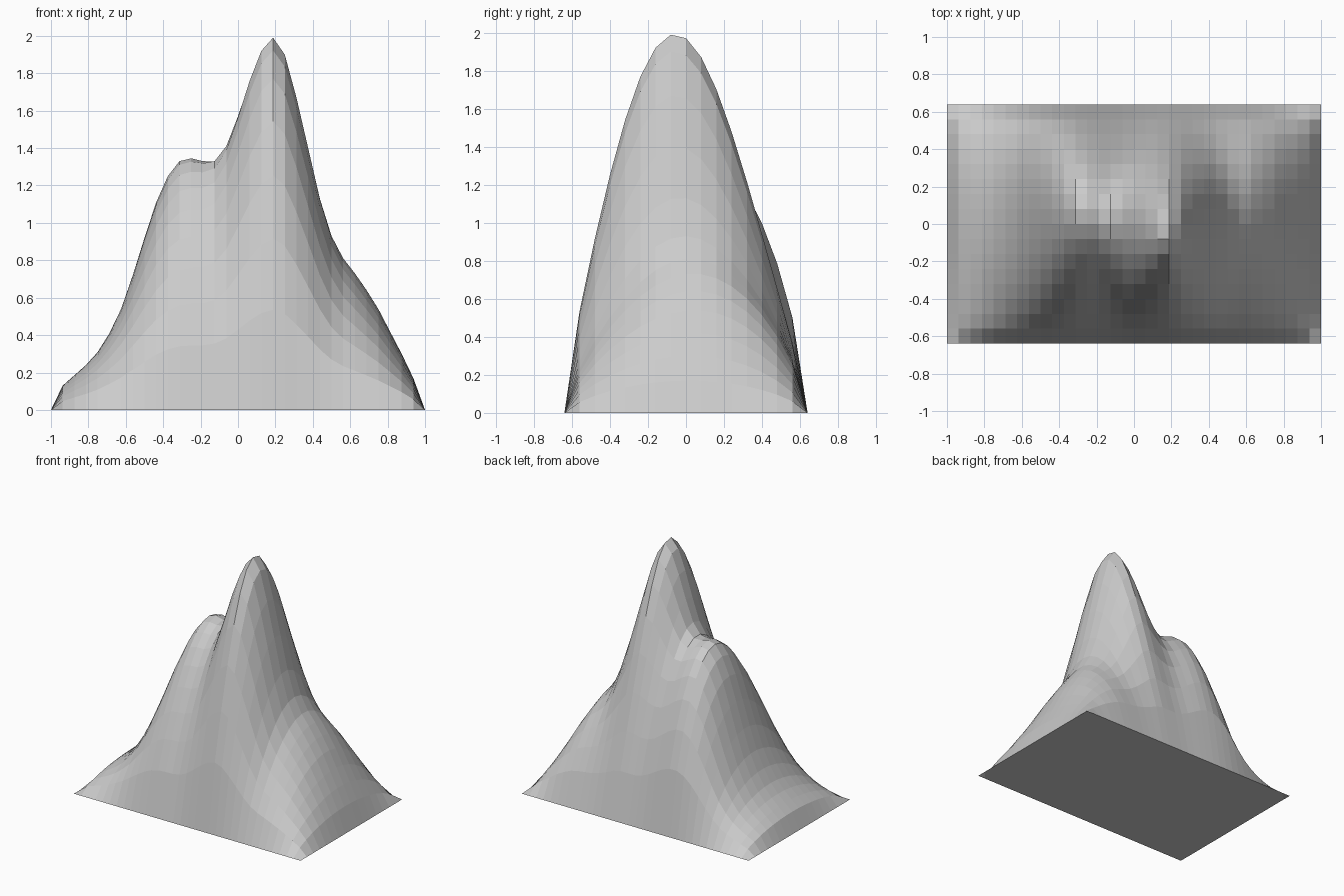
import bpy, bmesh
from math import exp

if "Cube" in bpy.data.objects:
    bpy.data.objects.remove(bpy.data.objects["Cube"])

NX, NY = 32, 16
HALF_X, HALF_Y = 1.0, 0.64

# Skyline seen from the front, one height per grid column
SKYLINE = [0, .13, .185, .24, .31, .41, .54, .72, .92, 1.11, 1.25, 1.33, 1.345,
           1.33, 1.33, 1.41, 1.57, 1.76, 1.92, 1.99, 1.90, 1.67, 1.40, 1.13,
           .93, .81, .73, .64, .54, .42, .30, .17, 0]

# Ridges: strength, centre x, centre y, spread x, spread y
RIDGES = [(1.85, .19, -.12, .23, .72),
          (1.25, -.28, .40, .24, 1.3),
          (.72, .66, .25, .20, 1.3),
          (.32, 0, .1, 9, 9)]


def relief(x, y):
    edge = max(0, 1 - (y / HALF_Y) ** 2) ** 0.7
    return edge * sum(a * exp(-((x - cx) / sx) ** 2 - ((y - cy) / sy) ** 2)
                      for a, cx, cy, sx, sy in RIDGES)


# Mountain surface: every column is scaled to meet the skyline
bm = bmesh.new()
ys = [-HALF_Y + 2 * HALF_Y * j / NY for j in range(NY + 1)]
cols = []
for i, top in enumerate(SKYLINE):
    x = -HALF_X + 2 * HALF_X * i / NX
    column = [relief(x, y) for y in ys]
    k = top / max(column)
    cols.append([bm.verts.new((x, y, h * k)) for y, h in zip(ys, column)])
for a, b in zip(cols, cols[1:]):
    for j in range(NY):
        bm.faces.new((a[j], b[j], b[j + 1], a[j + 1]))

# Flat underside joining the rim
rim = ([c[0] for c in cols] + cols[-1][1:]
       + [c[-1] for c in cols[-2::-1]] + cols[0][-2:0:-1])
bm.faces.new(rim[::-1])
# End strips lie on the rim, so only normals need tidying
bmesh.ops.recalc_face_normals(bm, faces=bm.faces)

mesh = bpy.data.meshes.new("mountain")
bm.to_mesh(mesh)
bm.free()
mountain = bpy.data.objects.new("mountain", mesh)
bpy.context.collection.objects.link(mountain)
